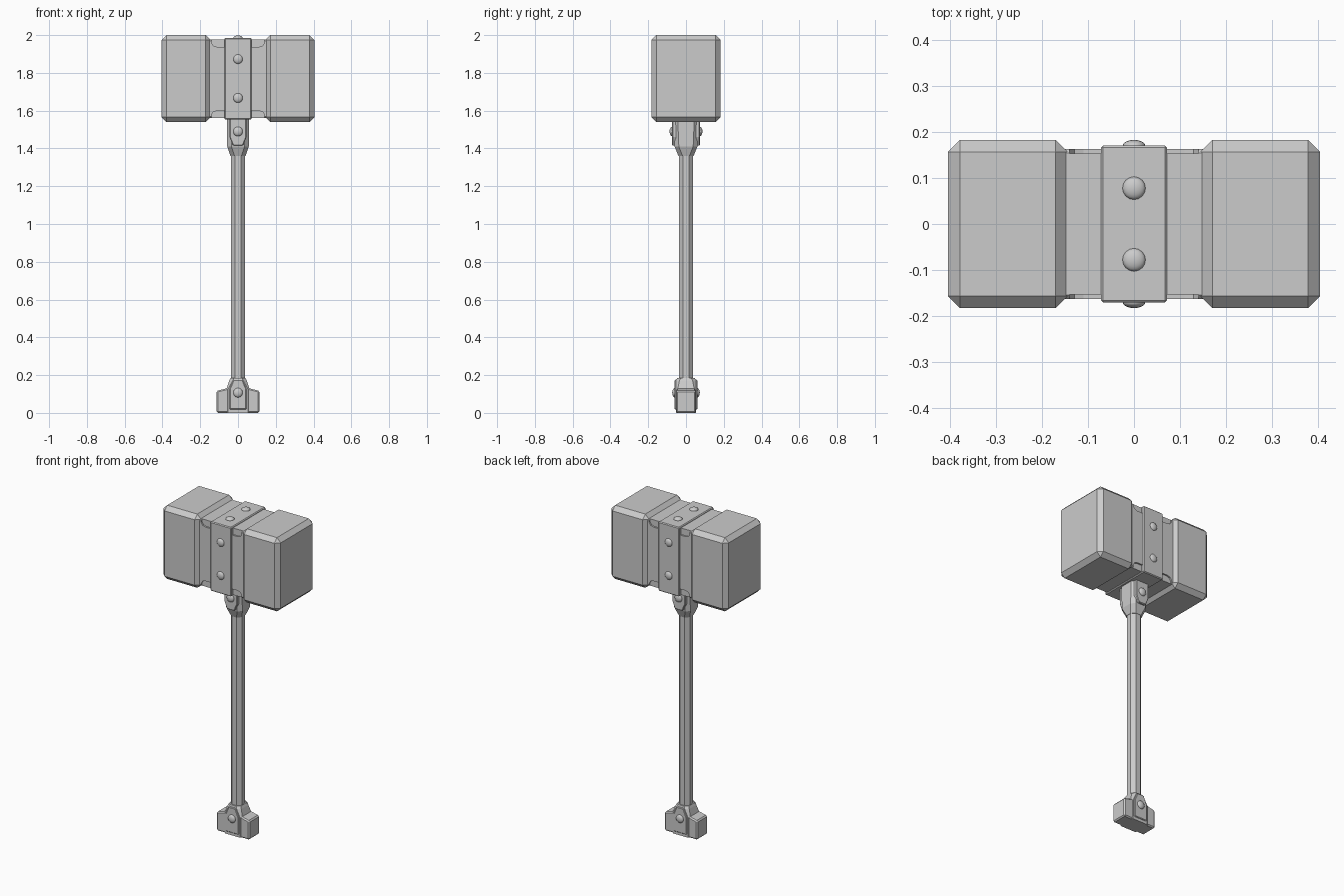
import bpy, bmesh
from mathutils import Vector

if "Cube" in bpy.data.objects:
    bpy.data.objects.remove(bpy.data.objects["Cube"])


def add_object(name, bm, bevel=0.0):
    bmesh.ops.recalc_face_normals(bm, faces=bm.faces)
    mesh = bpy.data.meshes.new(name)
    bm.to_mesh(mesh)
    bm.free()
    ob = bpy.data.objects.new(name, mesh)
    bpy.context.collection.objects.link(ob)
    if bevel:
        mod = ob.modifiers.new("chamfer", 'BEVEL')
        mod.width = bevel
        mod.segments = 1
    return ob


def box(name, lo, hi, bevel=0.0):
    bm = bmesh.new()
    bmesh.ops.create_cube(bm, size=1)
    for v in bm.verts:
        v.co = Vector([(a + b) / 2 + c * (b - a) for a, b, c in zip(lo, hi, v.co)])
    return add_object(name, bm, bevel)


def prism(name, profile, y0, y1, bevel=0.0):
    """Extrude an x-z outline from y0 to y1."""
    bm = bmesh.new()
    face = bm.faces.new([bm.verts.new((x, y0, z)) for x, z in profile])
    new = bmesh.ops.extrude_face_region(bm, geom=[face])["geom"]
    for v in new:
        if isinstance(v, bmesh.types.BMVert):
            v.co.y = y1
    return add_object(name, bm, bevel)


def lofted(name, sections):
    """Chamfered rectangles (z, half x, half y, corner cut) joined upwards."""
    bm = bmesh.new()
    rings = []
    for z, x, y, c in sections:
        pts = [(x, y - c), (x - c, y), (c - x, y), (-x, y - c),
               (-x, c - y), (c - x, -y), (x - c, -y), (x, c - y)]
        rings.append([bm.verts.new((px, py, z)) for px, py in pts])
    for a, b in zip(rings, rings[1:]):
        for i in range(8):
            j = (i + 1) % 8
            bm.faces.new((a[i], a[j], b[j], b[i]))
    bm.faces.new(rings[0])
    bm.faces.new(rings[-1])
    return add_object(name, bm)


def rivet(name, loc, axis, depth=0.013):
    bm = bmesh.new()
    bmesh.ops.create_uvsphere(bm, u_segments=16, v_segments=10, radius=0.025)
    for v in bm.verts:
        v.co[axis] *= depth / 0.025
        v.co += Vector(loc)
    for f in bm.faces:
        f.smooth = True
    return add_object(name, bm)


# Hammer head: core, centre band and two striking blocks
core = box("head_core", (-0.16, -0.163, 1.56), (0.16, 0.163, 1.977), 0.008)
box("head_band", (-0.072, -0.171, 1.553), (0.072, 0.171, 1.985), 0.005)
for s, side in ((-1, "left"), (1, "right")):
    x0, x1 = sorted((s * 0.145, s * 0.405))
    box("striking_block_" + side, (x0, -0.183, 1.54), (x1, 0.183, 2.0), 0.026)

# Shallow recesses along the core's front and back edges
for s in (-1, 1):
    for e, z in ((-1, 1.977), (1, 1.56)):
        outline = [(0.05, z - e * 0.02), (0.05, z + e * 0.04), (0.11, z + e * 0.04),
                   (0.13, z + e * 0.034), (0.14, z + e * 0.018), (0.14, z - e * 0.02)]
        outline = [(s * x, pz) for x, pz in outline]
        for y in (-1, 1):
            cutter = prism("recess_cutter", outline, y * 0.153, y * 0.2)
            cutter.hide_render = True
            cutter.hide_set(True)
            cutter.display_type = 'WIRE'
            mod = core.modifiers.new("recess", 'BOOLEAN')
            mod.operation = 'DIFFERENCE'
            mod.object = cutter

# Octagonal shaft and tapered upper socket
lofted("shaft", [(0.15, 0.038, 0.038, 0.022), (1.42, 0.038, 0.038, 0.022)])
lofted("head_socket", [(1.36, 0.04, 0.04, 0.022), (1.41, 0.057, 0.06, 0.022),
                       (1.57, 0.057, 0.066, 0.022)])

# Pommel block with tapered lower socket
prism("pommel", [(-0.113, 0.005), (0.113, 0.005), (0.113, 0.122),
                 (0.06, 0.135), (-0.06, 0.135), (-0.113, 0.122)], -0.051, 0.051, 0.007)
lofted("pommel_socket", [(0.0, 0.058, 0.054, 0.006), (0.125, 0.062, 0.054, 0.01),
                         (0.17, 0.047, 0.053, 0.018), (0.185, 0.04, 0.047, 0.02)])

# Riveted plates and rivets, front and back
for s, side in ((-1, "front"), (1, "back")):
    prism("socket_plate_" + side, [(-0.045, 1.56), (-0.045, 1.46), (-0.026, 1.415),
          (0.026, 1.415), (0.045, 1.46), (0.045, 1.56)], s * 0.05, s * 0.074, 0.004)
    prism("pommel_plate_" + side, [(-0.045, 0.018), (0.045, 0.018), (0.045, 0.125),
          (0.024, 0.176), (-0.024, 0.176), (-0.045, 0.125)], s * 0.045, s * 0.06, 0.004)
    rivet("socket_rivet_" + side, (0, s * 0.074, 1.49), 1)
    rivet("pommel_rivet_" + side, (0, s * 0.06, 0.107), 1)
    for z in (1.667, 1.873):
        rivet("band_rivet_" + side, (0, s * 0.17, z), 1)
    rivet("top_rivet_" + side, (0, s * 0.078, 1.985), 2)

# Rest the pommel on the ground
for ob in bpy.data.objects:
    if ob.name == "pommel":
        ob.location.z = -0.005
